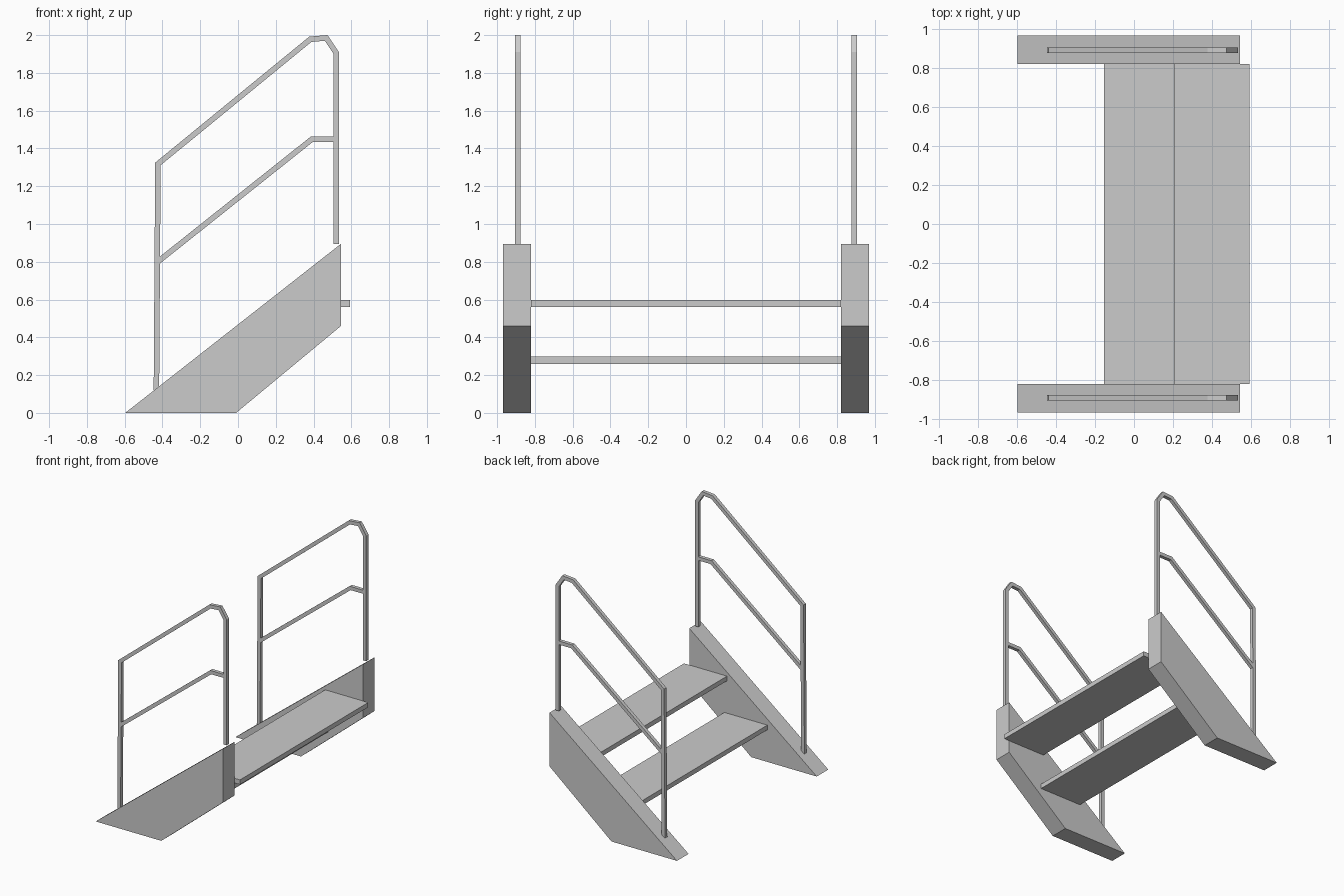
import bpy, bmesh
from mathutils import Vector

if "Cube" in bpy.data.objects:
    bpy.data.objects.remove(bpy.data.objects["Cube"])


def finish(name, bm, mirror=True):
    bmesh.ops.recalc_face_normals(bm, faces=bm.faces)
    me = bpy.data.meshes.new(name)
    bm.to_mesh(me)
    bm.free()
    ob = bpy.data.objects.new(name, me)
    bpy.context.collection.objects.link(ob)
    if mirror:
        mod = ob.modifiers.new("Mirror", 'MIRROR')
        mod.use_axis = (False, True, False)
    return ob


def prism(name, profile, y0, y1, mirror=True):
    """Extrude an x-z profile along y."""
    bm = bmesh.new()
    a = [bm.verts.new((x, y0, z)) for x, z in profile]
    b = [bm.verts.new((x, y1, z)) for x, z in profile]
    bm.faces.new(a)
    bm.faces.new(b[::-1])
    n = len(a)
    for i in range(n):
        j = (i + 1) % n
        bm.faces.new((a[i], b[i], b[j], a[j]))
    return finish(name, bm, mirror)


def bar(name, path, y=0.892, w=0.029):
    """Square bar swept along an x-z path with mitred corners."""
    pts = [Vector(p) for p in path]
    dirs = [(q - p).normalized() for p, q in zip(pts, pts[1:])]
    bm = bmesh.new()
    rings = []
    for i, p in enumerate(pts):
        d0, d1 = dirs[max(i - 1, 0)], dirs[min(i, len(dirs) - 1)]
        t = (d0 + d1).normalized()
        off = Vector((-t.y, t.x)) * (w / 2) / t.dot(d1)
        l, r = p + off, p - off
        rings.append([bm.verts.new(c) for c in (
            (l.x, y - w / 2, l.y), (l.x, y + w / 2, l.y),
            (r.x, y + w / 2, r.y), (r.x, y - w / 2, r.y))])
    for a, b in zip(rings, rings[1:]):
        for k in range(4):
            m = (k + 1) % 4
            bm.faces.new((a[k], a[m], b[m], b[k]))
    bm.faces.new(rings[0])
    bm.faces.new(rings[-1][::-1])
    return finish(name, bm)


# Slanted side stringers
prism("stringer", [(-0.597, 0), (-0.01, 0), (0.545, 0.46), (0.545, 0.895)],
      0.82, 0.968)

# Two treads between the stringers
for name, x, z in (("lower_tread", -0.155, 0.26), ("upper_tread", 0.207, 0.56)):
    prism(name, [(x, z), (x + 0.385, z), (x + 0.385, z + 0.038), (x, z + 0.038)],
          -0.82, 0.82, mirror=False)

# Handrail with its posts, and the middle rail
bar("handrail", [(-0.432, 0.12), (-0.424, 1.318), (0.383, 1.978),
                 (0.467, 1.985), (0.519, 1.907), (0.519, 0.895)])
bar("middle_rail", [(-0.425, 0.80), (0.39, 1.448), (0.515, 1.448)])
